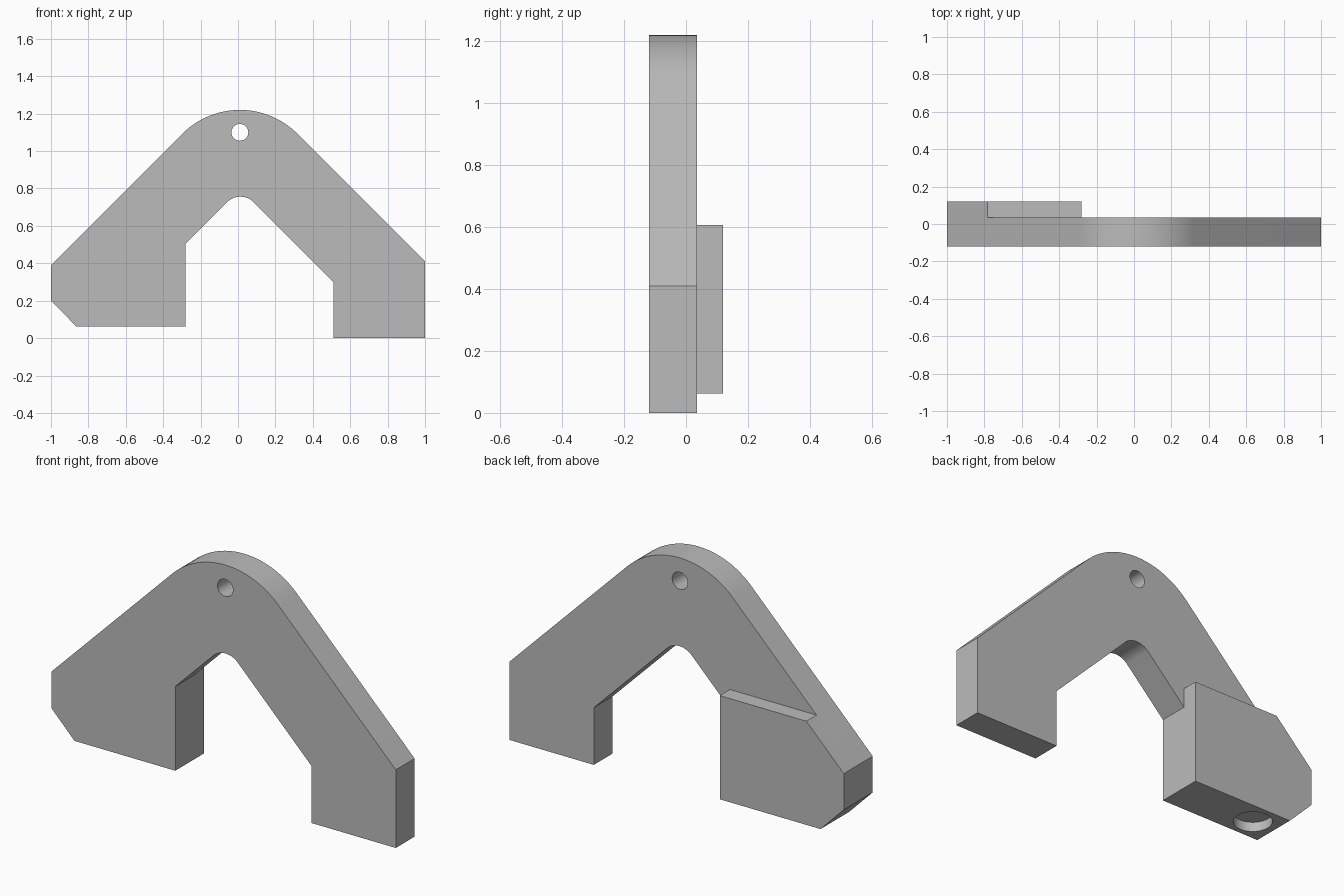
import bpy
import bmesh
import math
from mathutils import Matrix, Vector

cube = bpy.data.objects.get("Cube")
if cube:
    bpy.data.objects.remove(cube, do_unlink=True)

# Single grey finish
grey = bpy.data.materials.new("plain grey")
grey.use_nodes = True
colour = (0.5, 0.5, 0.5, 1)
grey.diffuse_color = colour
grey.node_tree.nodes["Principled BSDF"].inputs["Base Color"].default_value = colour

FRONT, STEP, BACK = -0.12, 0.036, 0.12


def make_object(name, bm):
    bmesh.ops.recalc_face_normals(bm, faces=bm.faces[:])
    mesh = bpy.data.meshes.new(name)
    bm.to_mesh(mesh)
    bm.free()
    mesh.materials.append(grey)
    obj = bpy.data.objects.new(name, mesh)
    bpy.context.collection.objects.link(obj)
    return obj


def extrude_profile(name, points, y0, y1):
    bm = bmesh.new()
    face = bm.faces.new([bm.verts.new((x, y0, z)) for x, z in points])
    side = bmesh.ops.extrude_face_region(bm, geom=[face])["geom"]
    verts = [v for v in side if isinstance(v, bmesh.types.BMVert)]
    bmesh.ops.translate(bm, vec=(0, y1 - y0, 0), verts=verts)
    return make_object(name, bm)


def cylinder(name, centre, radius, depth, rotation):
    bm = bmesh.new()
    bmesh.ops.create_cone(bm, cap_ends=True, segments=48, radius1=radius,
                          radius2=radius, depth=depth,
                          matrix=Matrix.Translation(Vector(centre)) @ rotation)
    obj = make_object(name, bm)
    obj.hide_render = True
    return obj


def arc(cx, cz, radius, start, end, steps=24):
    angles = [math.radians(start + (end - start) * i / steps) for i in range(steps + 1)]
    return [(cx + radius * math.cos(a), cz + radius * math.sin(a)) for a in angles]


def combine(target, other, operation):
    mod = target.modifiers.new(operation, "BOOLEAN")
    mod.operation = operation
    mod.solver = "EXACT"
    mod.object = other
    bpy.context.view_layer.objects.active = target
    bpy.ops.object.modifier_apply(modifier=mod.name)
    bpy.data.objects.remove(other, do_unlink=True)


# Arched bracket plate with two feet
foot = [(-1, 0.39), (-1, 0.2), (-0.865, 0.063), (-0.28, 0.063)]
plate = foot + [(-0.28, 0.505)]
plate += arc(0.0125, 0.656, 0.1, 135, 45)
plate += [(0.51, 0.3), (0.51, 0), (1, 0), (1, 0.41)]
plate += arc(0.01, 0.785, 0.435, 45, 135)
bracket = extrude_profile("bracket", plate, FRONT, STEP)

# Thickening block behind the short foot
block = extrude_profile("foot_block", foot + [(-0.28, 0.607), (-0.783, 0.607)], STEP, BACK)
combine(bracket, block, "UNION")

# Pivot hole through the apex, shallow round socket under the short foot
pivot = cylinder("pivot_cutter", (0.01, 0, 1.1), 0.045, 1, Matrix.Rotation(math.pi / 2, 4, "X"))
combine(bracket, pivot, "DIFFERENCE")
socket = cylinder("socket_cutter", (-0.736, 0, 0.063), 0.093, 0.1, Matrix.Identity(4))
combine(bracket, socket, "DIFFERENCE")

bpy.ops.object.select_all(action="DESELECT")
bracket.select_set(True)
bpy.context.view_layer.objects.active = bracket
bpy.ops.object.shade_smooth_by_angle(angle=math.radians(30))
